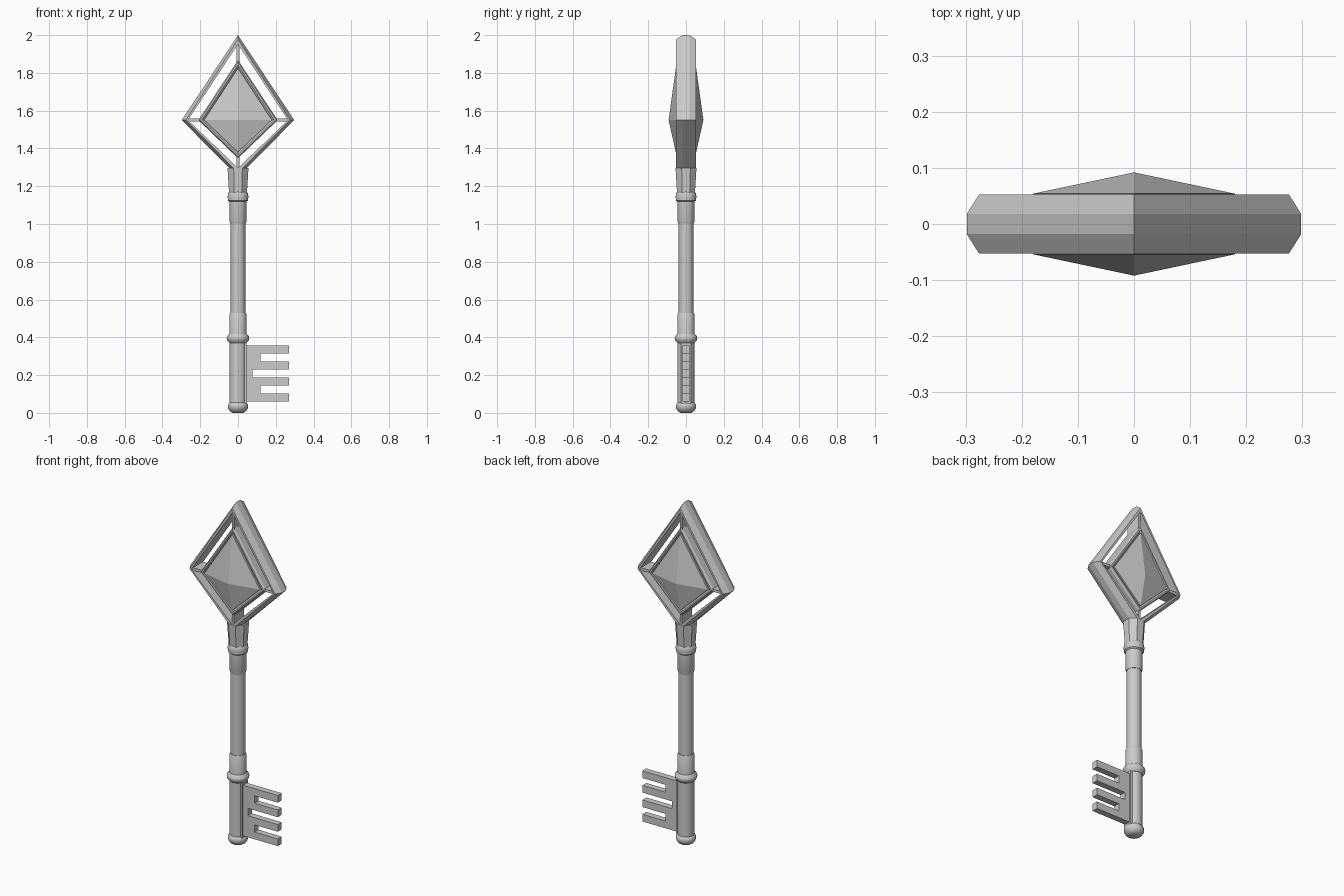
import bpy
from math import sin, cos, pi, radians

if "Cube" in bpy.data.objects:
    bpy.data.objects.remove(bpy.data.objects["Cube"])

CZ = 1.55  # height of the widest point of the head


def make(name, verts, faces, smooth=False):
    me = bpy.data.meshes.new(name)
    me.from_pydata(verts, [], faces)
    me.update()
    ob = bpy.data.objects.new(name, me)
    bpy.context.collection.objects.link(ob)
    bpy.ops.object.select_all(action='DESELECT')
    ob.select_set(True)
    bpy.context.view_layer.objects.active = ob
    bpy.ops.object.mode_set(mode='EDIT')
    bpy.ops.mesh.select_all(action='SELECT')
    bpy.ops.mesh.normals_make_consistent(inside=False)
    bpy.ops.object.mode_set(mode='OBJECT')
    if smooth:
        bpy.ops.object.shade_smooth_by_angle(angle=radians(35))
    return ob


def strip(n_rings, n, closed):
    # quads joining successive rings of n points
    return [(i * n + j, i * n + (j + 1) % n,
             ((i + 1) % n_rings) * n + (j + 1) % n, ((i + 1) % n_rings) * n + j)
            for i in range(n_rings if closed else n_rings - 1) for j in range(n)]


def lathe(name, profile, n=32, smooth=True, turn=0.0):
    verts = [(r * cos(2 * pi * j / n + turn), r * sin(2 * pi * j / n + turn), z)
             for r, z in profile for j in range(n)]
    faces = strip(len(profile), n, False)
    faces += [tuple(range(n)), tuple(range(len(verts) - n, len(verts)))]
    return make(name, verts, faces, smooth)


def kite_frame(name, rings):
    # each ring: half width, top z, bottom z, y
    verts = [p for w, t, b, y in rings
             for p in ((w, y, CZ), (0, y, t), (-w, y, CZ), (0, y, b))]
    return make(name, verts, strip(len(rings), 4, True))


def prism(name, outline, half):
    # x-z outline extruded symmetrically in y
    n = len(outline)
    verts = [(x, y, z) for y in (-half, half) for x, z in outline]
    return make(name, verts, strip(2, n, False) + [tuple(range(n)), tuple(range(n, 2 * n))])


def box(name, x0, x1, z0, z1, half):
    return prism(name, [(x0, z0), (x1, z0), (x1, z1), (x0, z1)], half)


# Shaft with its sleeves, collars and end cap
lathe("shaft", [(0.039, 0.3), (0.039, 1.15)])
lathe("lower_barrel", [(0.044, 0.03), (0.044, 0.39)])
lathe("lower_sleeve", [(0.046, 0.39), (0.046, 0.518), (0.041, 0.528)])
lathe("upper_sleeve", [(0.041, 1.003), (0.045, 1.013), (0.045, 1.15)])
lathe("lower_collar", [(0.045, 0.370), (0.058, 0.385), (0.06, 0.395),
                       (0.058, 0.405), (0.045, 0.42)])
lathe("upper_collar", [(0.045, 1.118), (0.053, 1.124), (0.055, 1.145),
                       (0.053, 1.162), (0.045, 1.172)])
lathe("end_cap", [(0.028, 0), (0.044, 0.010), (0.052, 0.024), (0.054, 0.036),
                  (0.051, 0.048), (0.044, 0.055)])

# Flared octagonal neck under the head
lathe("neck", [(0.051, 1.16), (0.06, 1.297)], 8, False, pi / 8)

# Outer kite frame with chamfered rim
kite_frame("outer_frame", [
    (0.298, 2.0, 1.25, -0.018), (0.276, 1.977, 1.272, -0.053),
    (0.265, 1.952, 1.297, -0.053), (0.265, 1.952, 1.297, 0.053),
    (0.276, 1.977, 1.272, 0.053), (0.298, 2.0, 1.25, 0.018)])

# Inner kite frame, sloping in towards the gem
inner = [(0.21, 1.868, 1.348, -0.04), (0.202, 1.857, 1.357, -0.053),
         (0.192, 1.842, 1.368, -0.053), (0.178, 1.822, 1.382, -0.042)]
kite_frame("inner_frame", inner + [(w, t, b, -y) for w, t, b, y in reversed(inner)])

# Gem: pyramid on each side
rim = [(0.18, CZ), (0, 1.825), (-0.18, CZ), (0, 1.38)]
make("gem",
     [(x, y, z) for y in (-0.054, 0.054) for x, z in rim] + [(0, -0.092, CZ), (0, 0.092, CZ)],
     strip(2, 4, False) + [(a + 4 * s, (a + 1) % 4 + 4 * s, 8 + s)
                           for s in (0, 1) for a in range(4)])

# Struts joining both frames
for label, s in (("left", -1), ("right", 1)):
    box("strut_" + label, min(s * 0.2, s * 0.275), max(s * 0.2, s * 0.275),
        CZ - 0.008, CZ + 0.008, 0.045)
box("strut_top", -0.007, 0.007, 1.85, 1.965, 0.045)
box("strut_bottom", -0.007, 0.007, 1.28, 1.36, 0.045)

# Toothed bit: comb outline with four teeth
outline = [(0.03, 0.357), (0.27, 0.357)]
teeth = [0.357, 0.272, 0.187, 0.103]
for i, depth in enumerate((0.12, 0.077, 0.12)):
    low, nxt = teeth[i] - 0.042, teeth[i + 1]
    outline += [(0.27, low), (depth, low), (depth, nxt), (0.27, nxt)]
outline += [(0.27, 0.061), (0.03, 0.061)]
prism("bit", outline, 0.018)
box("bit_mount", 0.02, 0.046, 0.05, 0.37, 0.027)
